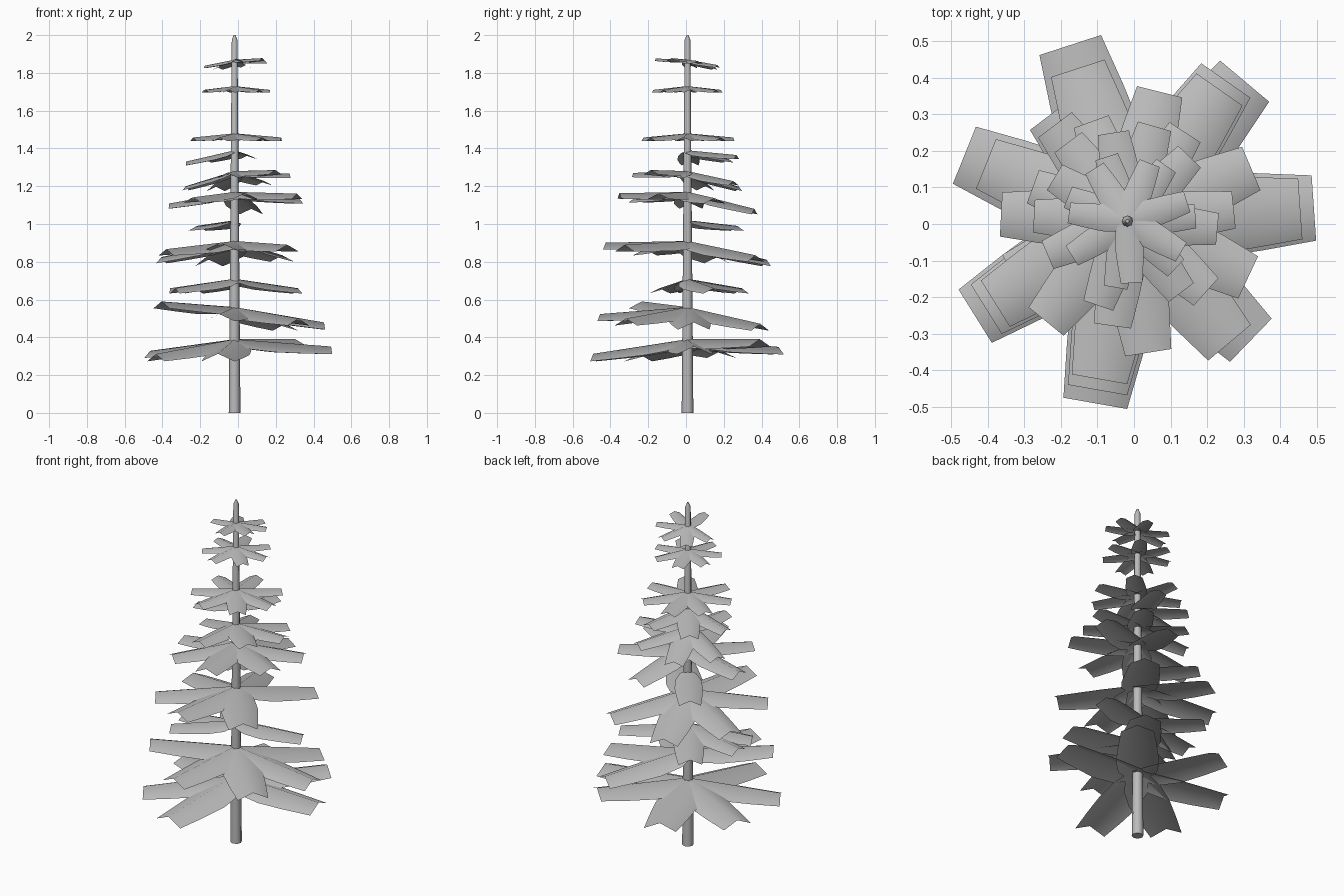
import bpy, bmesh, math

cube = bpy.data.objects.get("Cube")
if cube:
    bpy.data.objects.remove(cube)

grey = bpy.data.materials.new("plain_grey")
grey.use_nodes = True
colour = (0.5, 0.5, 0.5, 1)
grey.diffuse_color = colour
grey.node_tree.nodes["Principled BSDF"].inputs["Base Color"].default_value = colour

TRUNK_X, TRUNK_Y = -0.018, 0.008

# Frond slots around the trunk: direction in degrees and relative reach
slot_table = {
    "A": (0, 1.01), "B": (51, 1), "C": (104, 1), "D": (154, 0.95),
    "E": (208, 0.97), "F": (256, 1), "G": (312, 1),
}


def make_object(name, bm):
    mesh = bpy.data.meshes.new(name)
    bm.to_mesh(mesh)
    bm.free()
    mesh.materials.append(grey)
    for poly in mesh.polygons:
        poly.use_smooth = True
    obj = bpy.data.objects.new(name, mesh)
    bpy.context.collection.objects.link(obj)
    obj.location = (TRUNK_X, TRUNK_Y, 0)
    return obj


# Tapered trunk with a small pointed top
def make_trunk(sides=8):
    bm = bmesh.new()
    rings = []
    for z, r in ((0, 0.031), (1, 0.023), (1.975, 0.015), (2, 0.005)):
        rings.append([bm.verts.new((r * math.cos(i * math.tau / sides),
                                    r * math.sin(i * math.tau / sides), z))
                      for i in range(sides)])
    for low, high in zip(rings, rings[1:]):
        for i in range(sides):
            j = (i + 1) % sides
            bm.faces.new((low[i], low[j], high[j], high[i]))
    bm.faces.new(rings[0][::-1])
    bm.faces.new(rings[-1])
    trunk = make_object("trunk", bm)
    bpy.context.view_layer.objects.active = trunk
    trunk.select_set(True)
    bpy.ops.object.shade_smooth_by_angle(angle=math.radians(50))


# One drooping frond: a sheet folded along its central ridge, widest near the trunk
def add_frond(bm, hub, length, angle, drop):
    c, s = math.cos(angle), math.sin(angle)
    rows = []
    for t, width in ((0, 0.13), (0.15, 0.205), (0.4, 0.23), (0.7, 0.208), (1, 0.175)):
        row = []
        for side in (-1, 0, 1):
            along, across = t * length, side * width * length
            z = hub + drop * t - abs(across) * 0.45
            row.append(bm.verts.new((along * c - across * s,
                                     along * s + across * c, z)))
        rows.append(row)
    for a, b in zip(rows, rows[1:]):
        for i in (0, 1):
            bm.faces.new((a[i], b[i], b[i + 1], a[i + 1]))


# Whorls: hub height, frond length, turn in degrees, filled slots, droop, tilt x, tilt y
whorls = [
    (0.39, 0.507, 4, "ACDEF", 0.055, 0.015, 0.02),
    (0.39, 0.5, -1, "B", 0, 0, 0),
    (0.56, 0.47, 4, "ABFG", 0.06, -0.02, -0.02),
    (0.56, 0.47, 4, "E", -0.03, 0, 0),
    (0.71, 0.36, 23, "ACD", 0.05, 0, 0),
    (0.71, 0.36, -3, "E", 0.05, 0, 0),
    (0.91, 0.44, 4, "BCDEF", 0.05, 0.02, -0.045),
    (0.91, 0.435, -2, "G", 0.02, 0, 0),
    (1.02, 0.33, 23, "C", 0.03, 0, 0),
    (1.17, 0.365, 23, "ADEFG", 0.04, 0.02, -0.03),
    (1.17, 0.365, 25, "B", 0.09, 0, 0),
    (1.28, 0.29, 6, "ABCDFG", 0.04, 0.03, -0.035),
    (1.39, 0.27, 23, "BCD", 0.04, 0.02, 0.01),
    (1.48, 0.245, -5, "ABCDEFG", 0.022, 0, 0),
    (1.73, 0.185, 4, "ABCDEFG", 0.02, 0, 0),
    (1.87, 0.17, 18, "ABCDFG", 0.015, 0.015, -0.02),
]

make_trunk()
for number, (hub, length, turn, slots, droop, tilt_x, tilt_y) in enumerate(whorls, 1):
    bm = bmesh.new()
    for slot in slots:
        direction, reach = slot_table[slot]
        angle = math.radians(turn + direction)
        drop = tilt_x * math.cos(angle) + tilt_y * math.sin(angle) - droop
        add_frond(bm, hub, length * reach, angle, drop)
    make_object(f"branch_whorl_{number}", bm)
